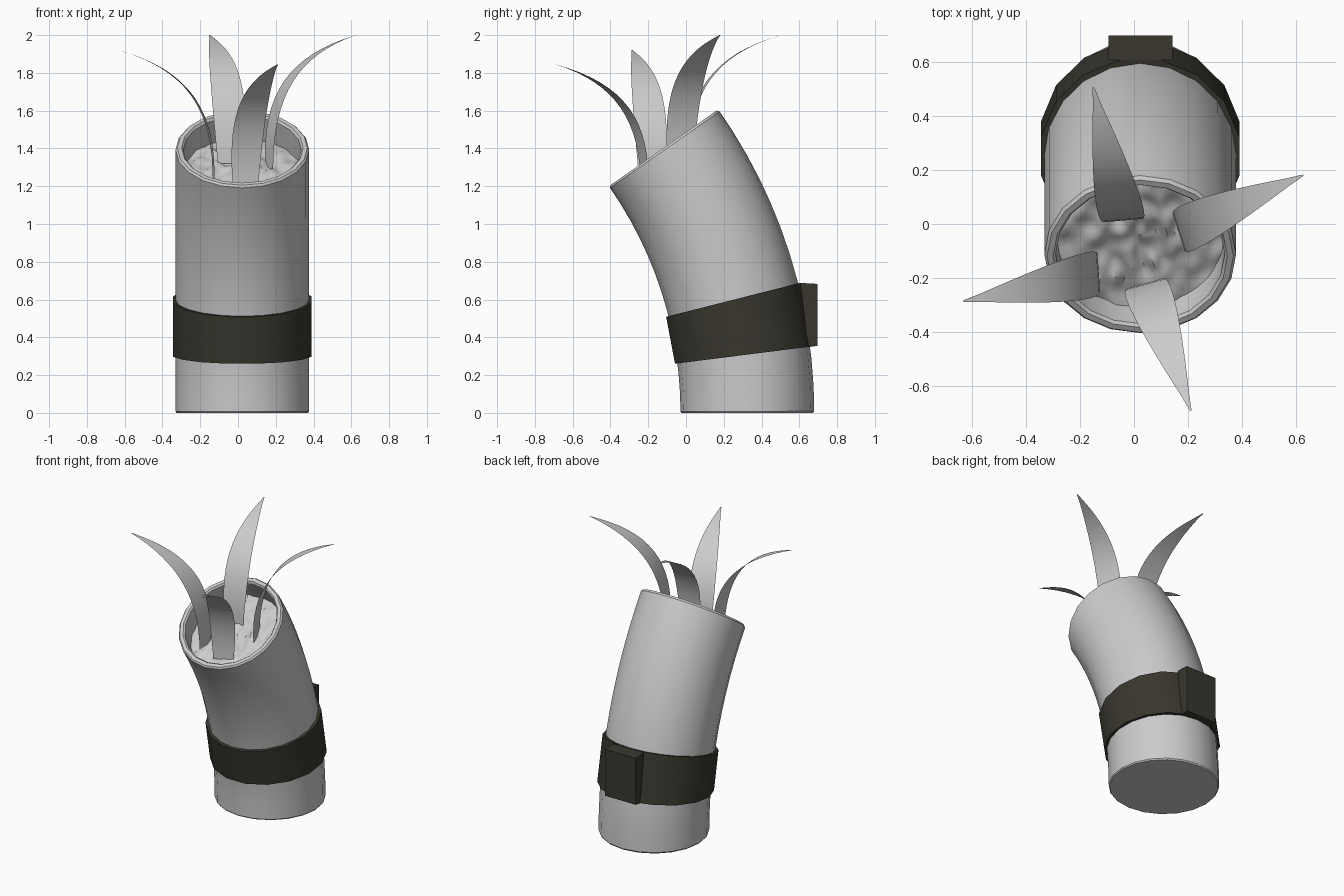
import bpy, bmesh
from math import sin, cos, pi, radians
from mathutils import Vector, noise

if "Cube" in bpy.data.objects:
    bpy.data.objects.remove(bpy.data.objects["Cube"])

CX, CY, R = 0.023, 0.325, 2.44      # foot of the axis and bend radius
LENGTH = R * radians(35.1)


def bend(s, r, a):
    """Point at arc length s, radius r and angle a around the bent axis."""
    th, ly = s / R, r * sin(a)
    return Vector((CX + r * cos(a), CY - R + (R + ly) * cos(th), (R + ly) * sin(th)))


def make(name, verts, faces, smooth=True, mat=None, closed=True):
    me = bpy.data.meshes.new(name)
    me.from_pydata([tuple(v) for v in verts], [], faces)
    bm = bmesh.new()
    bm.from_mesh(me)
    if closed:
        bmesh.ops.recalc_face_normals(bm, faces=bm.faces)
    bm.to_mesh(me)
    bm.free()
    ob = bpy.data.objects.new(name, me)
    bpy.context.collection.objects.link(ob)
    if mat:
        me.materials.append(mat)
    if smooth:
        bpy.ops.object.select_all(action='DESELECT')
        ob.select_set(True)
        bpy.context.view_layer.objects.active = ob
        bpy.ops.object.shade_smooth_by_angle(angle=radians(32))
    return ob


def lathe(name, profile, n, loop=False, caps=False, mat=None, phase=0.0, closed=True, bump=0.0):
    """Sweep (s, r) pairs around the bent axis."""
    verts, faces = [], []
    for s, r in profile:
        for i in range(n):
            a = phase + 2 * pi * i / n
            d = bump * noise.noise(Vector((r * cos(a) * 22, r * sin(a) * 14, 0.3))) if bump else 0
            verts.append(bend(s + d, r, a))
    m = len(profile)
    for k in range(m if loop else m - 1):
        for i in range(n):
            j, k2 = (i + 1) % n, (k + 1) % m
            faces.append((k * n + i, k * n + j, k2 * n + j, k2 * n + i))
    if caps:
        faces.append(tuple(range(n)))
        faces.append(tuple(range((m - 1) * n, m * n)))
    return make(name, verts, faces, mat=mat, closed=closed)


dark = bpy.data.materials.new("dark_strap")
dark.diffuse_color = (0.04, 0.037, 0.027, 1)
dark.use_nodes = True
dark.node_tree.nodes["Principled BSDF"].inputs["Base Color"].default_value = dark.diffuse_color

# Bent tube with a softened rim and a hollow mouth
RO, RI = 0.354, 0.312
profile = [(0, RO - 0.006), (0.008, RO)]
profile += [(LENGTH * k / 12, RO) for k in range(1, 12)]
profile += [(LENGTH - 0.012, RO), (LENGTH, RO - 0.01), (LENGTH, RI + 0.01),
            (LENGTH - 0.012, RI), (LENGTH - 0.17, RI)]
lathe("tube", profile, 20, caps=True)

# Rough soil inside the mouth
soil = [(LENGTH - 0.14, 0.002 + 0.308 * k / 22) for k in range(23)]
lathe("soil", soil, 64, closed=True, bump=0.022)

# Strap around the tube
S0, S1, RS = 0.307, 0.605, 0.374
lathe("strap", [(S0, RO - 0.01), (S0, RS), (S1, RS), (S1, RO - 0.01)], 16,
      loop=True, mat=dark, phase=pi / 16)

# Block at the back of the strap
side = [(0.605, 0.688), (0.696, 0.683), (0.696, 0.355), (0.645, 0.348)]
bv = [(x, y, z) for x in (-0.095, 0.143) for y, z in side]
bf = [(0, 1, 2, 3), (4, 5, 6, 7)] + [(i, (i + 1) % 4, (i + 1) % 4 + 4, i + 4) for i in range(4)]
make("strap_block", bv, bf, smooth=False, mat=dark)


def bez(p, t):
    q = 1 - t
    return p[0] * q**3 + 3 * p[1] * q * q * t + 3 * p[2] * q * t * t + p[3] * t**3


def leaf(name, base, tip, angle, rows=16, cols=4):
    """Arching blade from base to tip; angle is the facing of its root."""
    base, tip = Vector(base), Vector(tip)
    out = Vector((cos(radians(angle)), sin(radians(angle)), 0))
    lat = Vector((-out.y, out.x, 0))
    d = tip - base
    reach, sway = d.dot(out), d.dot(lat)
    verts, faces = [], []
    for k in range(rows + 1):
        t = k / rows
        u = reach * bez((0, -0.02, 0.28, 1), t)
        h = d.z * bez((0, 0.56, 0.85, 1), t)
        w = bez((0.135, 0.205, 0.175, 0.0), t) if t < 1 else 0.006
        c = base + out * u + lat * sway * t * t + Vector((0, 0, h))
        for i in range(cols + 1):
            verts.append(c + lat * w * (i / cols - 0.5))
    n = cols + 1
    for k in range(rows):
        for i in range(cols):
            a = k * n + i
            faces.append((a, a + 1, a + n + 1, a + n))
    make(name, verts, faces, closed=False)


# Four arching leaves
leaf("leaf_right", (0.165, -0.03, 1.29), (0.625, 0.18, 2.0), 18)
leaf("leaf_left", (-0.13, -0.18, 1.22), (-0.63, -0.285, 1.92), 184)
leaf("leaf_back", (-0.04, 0.013, 1.32), (-0.15, 0.505, 2.0), 95)
leaf("leaf_front", (0.04, -0.22, 1.18), (0.21, -0.69, 1.845), 286)
